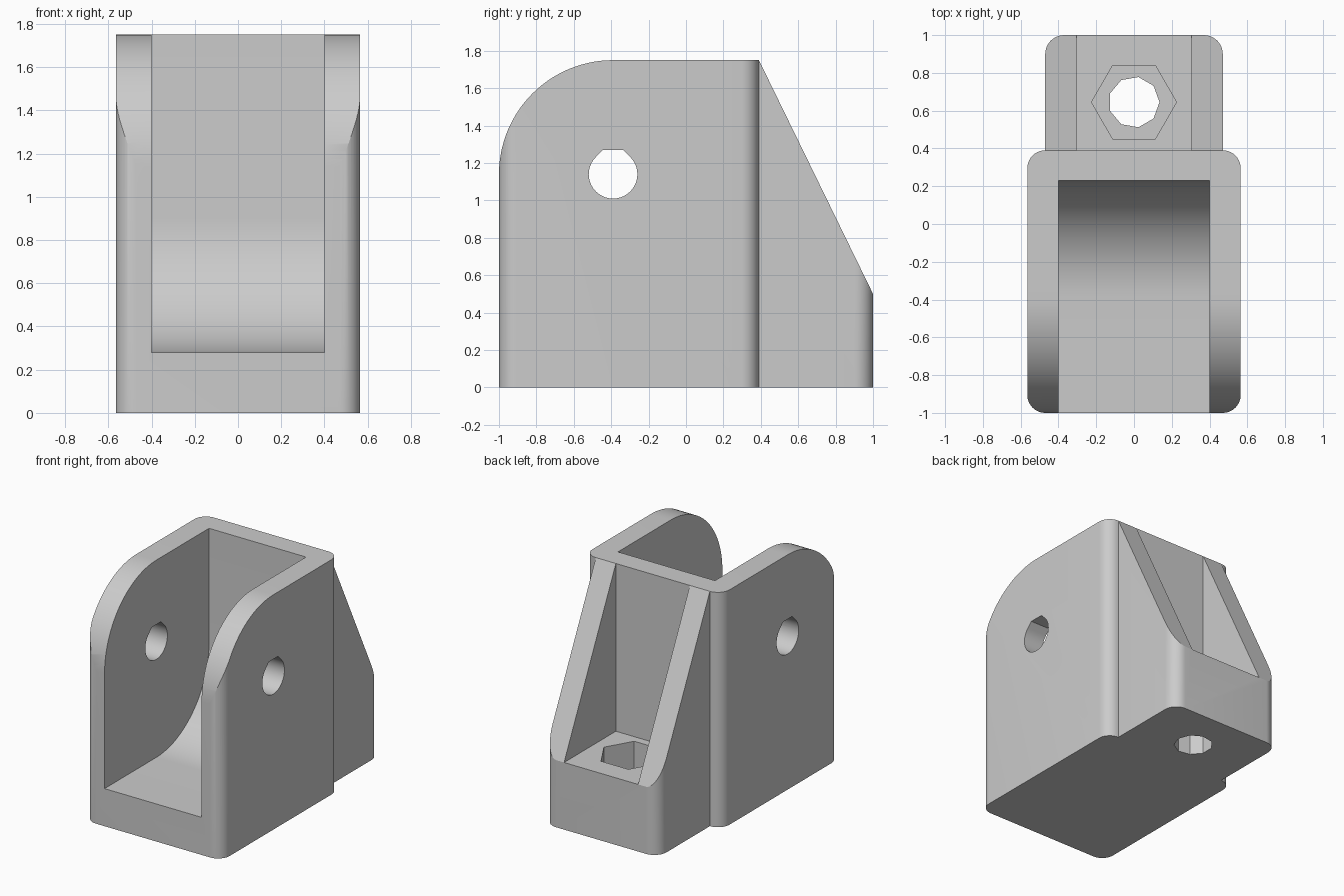
import bpy, bmesh, math
from mathutils import Vector

if "Cube" in bpy.data.objects:
    bpy.data.objects.remove(bpy.data.objects["Cube"])

grey = bpy.data.materials.new("grey plastic")
grey.diffuse_color = (0.6, 0.6, 0.6, 1)
grey.use_nodes = True
grey.node_tree.nodes["Principled BSDF"].inputs["Base Color"].default_value = grey.diffuse_color


def arc(cx, cy, r, a0, a1, n):
    """Points on an arc, angles in degrees."""
    angles = [math.radians(a0 + (a1 - a0) * i / n) for i in range(n + 1)]
    return [(cx + r * math.cos(a), cy + r * math.sin(a)) for a in angles]


def rounded_rect(x, y0, y1, r):
    """Outline seen from above with four rounded corners."""
    return (arc(x - r, y1 - r, r, 0, 90, 10) + arc(r - x, y1 - r, r, 90, 180, 10)
            + arc(r - x, y0 + r, r, 180, 270, 10) + arc(x - r, y0 + r, r, 270, 360, 10))


def prism(name, outline, axis, lo, hi):
    """Extrude an outline: (x, y) along z, or (y, z) along x."""
    place = (lambda p, t: (p[0], p[1], t)) if axis == 'Z' else (lambda p, t: (t, p[0], p[1]))
    bm = bmesh.new()
    face = bm.faces.new([bm.verts.new(place(p, lo)) for p in outline])
    new = bmesh.ops.extrude_face_region(bm, geom=[face])["geom"]
    shift = Vector(place((0, 0), hi - lo))
    bmesh.ops.translate(bm, vec=shift, verts=[v for v in new if isinstance(v, bmesh.types.BMVert)])
    bmesh.ops.recalc_face_normals(bm, faces=bm.faces)
    mesh = bpy.data.meshes.new(name)
    bm.to_mesh(mesh)
    bm.free()
    mesh.materials.append(grey)
    obj = bpy.data.objects.new(name, mesh)
    bpy.context.collection.objects.link(obj)
    return obj


def combine(target, tool, operation):
    """Apply a boolean and discard the tool."""
    bpy.ops.object.select_all(action='DESELECT')
    bpy.context.view_layer.objects.active = target
    target.select_set(True)
    mod = target.modifiers.new("shape", 'BOOLEAN')
    mod.operation, mod.solver, mod.object = operation, 'EXACT', tool
    bpy.ops.object.modifier_apply(modifier=mod.name)
    bpy.data.objects.remove(tool)


# Main housing with rounded uprights and a large arc at the top front
bracket = prism("bracket", rounded_rect(0.565, -1, 0.39, 0.095), 'Z', 0, 1.75)
side = [(-1, -0.1), (0.6, -0.1), (0.6, 1.75)] + arc(-0.39, 1.14, 0.61, 90, 180, 28)
side[-1] = (-1.0, 1.14)
combine(bracket, prism("side_profile", side, 'X', -1, 1), 'INTERSECT')

# Slot, open at the front and top, with a curved floor
slot = [(-1.2, 2), (-1.2, 0.28)] + arc(-0.39, 0.90, 0.62, 270, 360, 24) + [(0.23, 2)]
combine(bracket, prism("slot", slot, 'X', -0.4, 0.4), 'DIFFERENCE')

# Pivot hole with a flattened teardrop top
tip = 0.13 * math.tan(math.pi / 8)
pivot = arc(-0.39, 1.14, 0.13, 135, 405, 30) + [(-0.39 + tip, 1.27), (-0.39 - tip, 1.27)]
combine(bracket, prism("pivot_hole", pivot, 'X', -1, 1), 'DIFFERENCE')

# Rear screw mount with sloping cheeks
mount = prism("screw_mount", rounded_rect(0.47, 0.1, 1, 0.1), 'Z', 0, 1.75)
slope = [(0.3, -0.1), (1.2, -0.1), (1.2, 0.09), (1, 0.5), (0.39, 1.75), (0.3, 1.6)]
combine(mount, prism("slope_profile", slope, 'X', -1, 1), 'INTERSECT')
recess = [(0.2, 0.5), (1.2, 0.5), (1.2, 2), (0.2, 2)]
combine(mount, prism("recess", recess, 'X', -0.305, 0.305), 'DIFFERENCE')

# Hexagonal nut pocket and nine-sided screw hole
nut = arc(0, 0.645, 0.225, 0, 300, 5)
combine(mount, prism("nut_pocket", nut, 'Z', 0.25, 0.8), 'DIFFERENCE')
screw = arc(0, 0.645, 0.135, 0, 320, 8)
combine(mount, prism("screw_hole", screw, 'Z', -0.2, 0.8), 'DIFFERENCE')

combine(bracket, mount, 'UNION')
bpy.ops.object.shade_smooth_by_angle(angle=math.radians(25))
